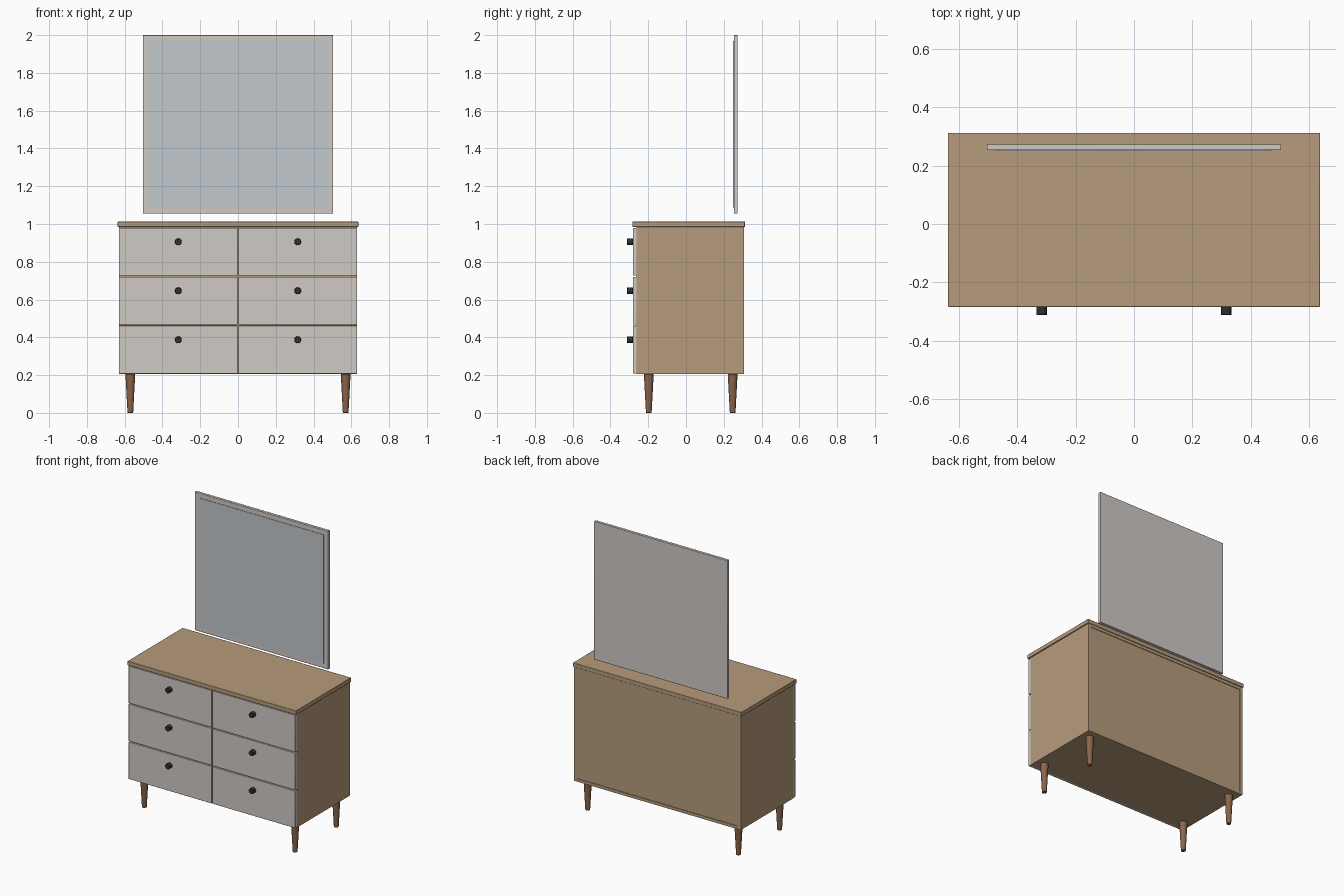
import bpy
import math

if "Cube" in bpy.data.objects:
    bpy.data.objects.remove(bpy.data.objects["Cube"])


def material(name, rgb):
    m = bpy.data.materials.new(name)
    m.diffuse_color = (*rgb, 1)
    m.use_nodes = True
    m.node_tree.nodes["Principled BSDF"].inputs["Base Color"].default_value = m.diffuse_color
    return m


oak = material("oak", (0.47, 0.33, 0.2))
painted = material("painted", (0.62, 0.59, 0.56))
walnut = material("walnut", (0.25, 0.13, 0.07))
black = material("black", (0.03, 0.03, 0.03))
glass = material("glass", (0.54, 0.58, 0.61))


def box(name, x, y, z, mat, bevel=0.0):
    """Box from (min, max) ranges, with optional softened edges."""
    bpy.ops.mesh.primitive_cube_add(
        size=1, location=[(a + b) / 2 for a, b in (x, y, z)])
    ob = bpy.context.object
    ob.name = name
    ob.scale = [b - a for a, b in (x, y, z)]
    bpy.ops.object.transform_apply(location=False, rotation=False, scale=True)
    ob.data.materials.append(mat)
    if bevel:
        mod = ob.modifiers.new("soft_edges", "BEVEL")
        mod.width = bevel
        mod.segments = 2
        bpy.ops.object.shade_smooth_by_angle()
    return ob


def round_part(name, r1, r2, depth, loc, mat, rot=(0, 0, 0), bevel=0.002):
    """Straight or tapered cylinder with slightly eased rims."""
    bpy.ops.mesh.primitive_cone_add(vertices=32, radius1=r1, radius2=r2,
                                    depth=depth, location=loc, rotation=rot)
    ob = bpy.context.object
    ob.name = name
    ob.data.materials.append(mat)
    mod = ob.modifiers.new("eased_rims", "BEVEL")
    mod.width = bevel
    mod.limit_method = 'ANGLE'
    mod.angle_limit = math.radians(50)
    bpy.ops.object.shade_smooth_by_angle()


W, FRONT, BACK = 0.63, -0.262, 0.308
BOTTOM, TOP = 0.206, 0.984
T = 0.02

# Carcass panels
for s, side in ((-1, "left"), (1, "right")):
    box(f"{side}_side_panel", sorted((s * W, s * (W - T))), (FRONT, BACK), (BOTTOM, TOP), oak)
inner = (-W + T, W - T)
box("bottom_panel", inner, (FRONT, BACK), (BOTTOM, BOTTOM + T), oak)
box("upper_rail_panel", inner, (FRONT, BACK), (TOP - T, TOP), oak)
box("back_panel", inner, (BACK - 0.012, BACK - 0.004), (BOTTOM + T, TOP - T), oak)
box("centre_divider", (-T / 2, T / 2), (FRONT, BACK - 0.012), (BOTTOM + T, TOP - T), oak)

# Overhanging top
box("top_board", (-0.637, 0.637), (-0.284, 0.312), (TOP, 1.013), oak, 0.003)

# Drawers, rails and knobs
pitch = (TOP - BOTTOM) / 3
for row in range(3):
    z0 = BOTTOM + row * pitch
    if row:
        box(f"drawer_rail_{row}", inner, (FRONT, FRONT + 0.05), (z0 - 0.01, z0 + 0.01), oak)
    for s, side in ((-1, "left"), (1, "right")):
        box(f"{side}_drawer_front_{row + 1}", sorted((s * 0.003, s * W)),
            (-0.281, FRONT), (z0 + 0.002, z0 + pitch - 0.004), painted, 0.0015)
        round_part(f"{side}_knob_{row + 1}", 0.018, 0.018, 0.031,
                   (s * 0.316, -0.2965, z0 + 0.181), black, (math.pi / 2, 0, 0))

# Tapered legs
for x in (-0.57, 0.57):
    for y, end in ((-0.197, "front"), (0.247, "back")):
        side = "left" if x < 0 else "right"
        round_part(f"{end}_{side}_leg", 0.015, 0.026, BOTTOM,
                   (x, y, BOTTOM / 2), walnut)

# Mirror floating just above the top
box("mirror_frame", (-0.504, 0.504), (0.253, 0.273), (1.055, 2.0), painted, 0.002)
box("mirror_glass", (-0.472, 0.472), (0.25, 0.256), (1.087, 1.968), glass)
